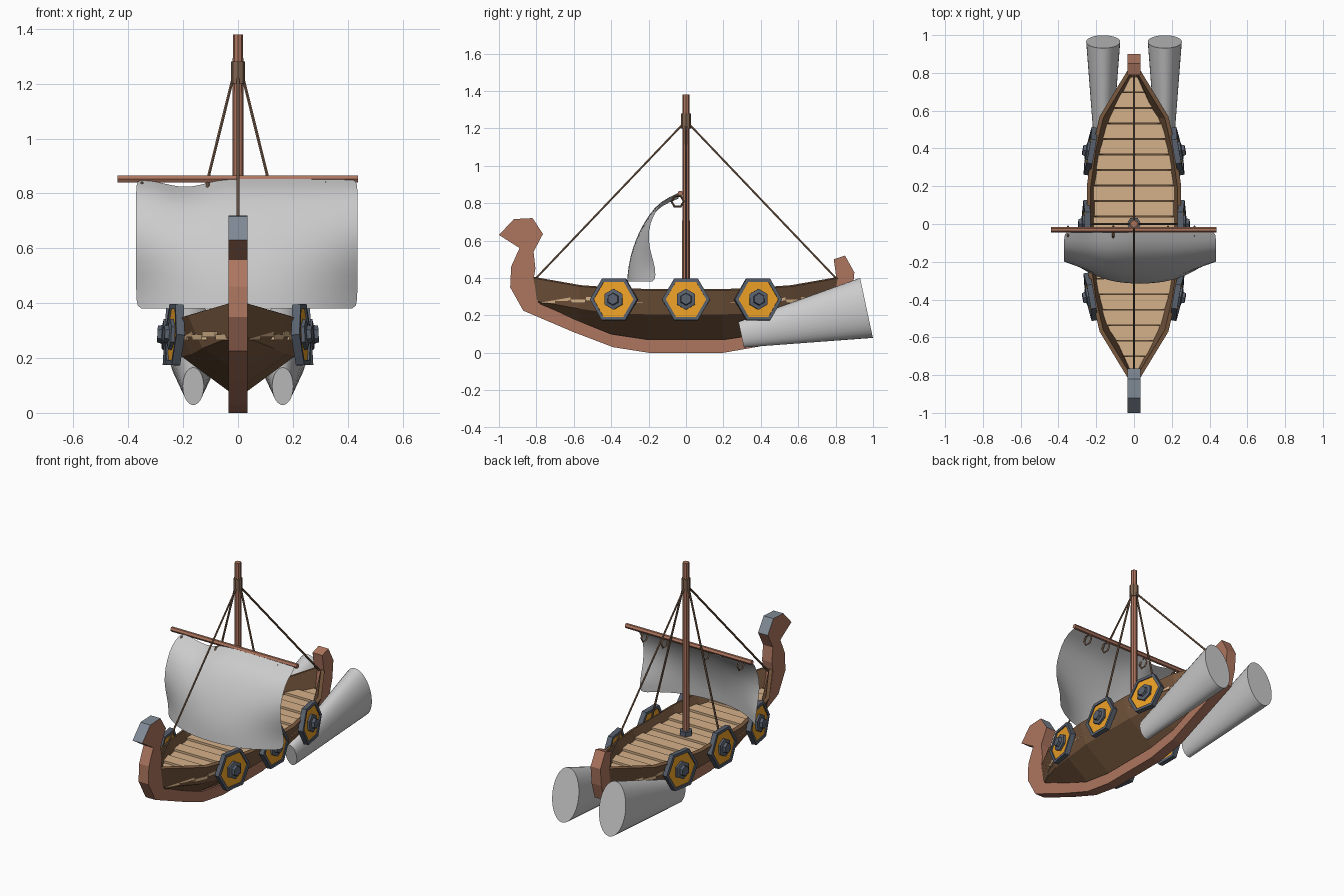
import bpy, bmesh, math
from mathutils import Vector, Matrix

if "Cube" in bpy.data.objects:
    bpy.data.objects.remove(bpy.data.objects["Cube"])


def material(name, r, g, b):
    m = bpy.data.materials.new(name)
    m.diffuse_color = (r, g, b, 1)
    m.use_nodes = True
    m.node_tree.nodes["Principled BSDF"].inputs["Base Color"].default_value = m.diffuse_color
    return m


RED = material("red_wood", 0.42, 0.18, 0.115)
BROWN = material("brown_wood", 0.19, 0.10, 0.05)
TAN = material("plank_wood", 0.66, 0.44, 0.25)
ROPE = material("rope_brown", 0.22, 0.13, 0.08)
SLATE = material("slate", 0.10, 0.12, 0.155)
STEEL = material("crest_slate", 0.22, 0.26, 0.31)
GOLD = material("orange", 0.85, 0.36, 0.02)


def make(name, verts, faces, mat=None, fix=True):
    me = bpy.data.meshes.new(name)
    me.from_pydata([tuple(v) for v in verts], [], faces)
    if fix:
        bm = bmesh.new()
        bm.from_mesh(me)
        bmesh.ops.remove_doubles(bm, verts=bm.verts, dist=1e-5)
        bmesh.ops.recalc_face_normals(bm, faces=bm.faces)
        bm.to_mesh(me)
        bm.free()
    ob = bpy.data.objects.new(name, me)
    bpy.context.collection.objects.link(ob)
    if mat:
        me.materials.append(mat)
    return ob


def aim(p, d, sx=1.0):
    """Frame at p whose local z points along d."""
    q = Vector(d).to_track_quat('Z', 'Y').to_matrix().to_4x4()
    return Matrix.Translation(p) @ q @ Matrix.Diagonal((sx, 1, 1, 1))


def lathe(name, prof, n, frame, mat=None, phase=0.0, ring=False):
    """Revolve (radius, height) profile; ring=True closes it, else ends are capped."""
    k = len(prof)
    verts = [frame @ Vector((r * math.cos(phase + math.tau * i / n),
                             r * math.sin(phase + math.tau * i / n), h))
             for i in range(n) for r, h in prof]
    faces = [(i * k + j, (i + 1) % n * k + j, (i + 1) % n * k + (j + 1) % k, i * k + (j + 1) % k)
             for i in range(n) for j in range(k if ring else k - 1)]
    if not ring:
        faces += [tuple(i * k + j for i in range(n)) for j in (0, k - 1)]
    return make(name, verts, faces, mat)


def rod(name, p, q, r, mat, n=6, r2=None, sx=1.0):
    p, q = Vector(p), Vector(q)
    return lathe(name, [(r, 0), (r2 or r, (q - p).length)], n, aim(p, q - p, sx), mat)


# keel with carved stem and stern posts
outline = [(-1.0, .63), (-.92, .715), (-.82, .72), (-.765, .635), (-.815, .54), (-.805, .45), (-.815, .39),
           (-.79, .27), (-.6, .18), (-.4, .1), (-.2, .07), (.2, .07), (.4, .1), (.6, .18),
           (.79, .27), (.805, .39), (.79, .5), (.85, .52), (.9, .43), (.89, .32), (.86, .22),
           (.4, .035), (.2, 0), (-.2, 0), (-.39, .03), (-.6, .11), (-.87, .225), (-.94, .35),
           (-.935, .46), (-.89, .56)]
N = len(outline)
kv = [(x, y, z) for x in (-.034, .034) for y, z in outline]
kf = [tuple(range(N)), tuple(range(N, 2 * N))]
kf += [(i, (i + 1) % N, N + (i + 1) % N, N + i) for i in range(N)]
keel = make("keel_and_posts", kv, kf, RED)
keel.data.materials.append(STEEL)
for f in keel.data.polygons:
    if f.center.z > .66 and f.center.y < 0 and abs(f.normal.x) < .5:
        f.material_index = 1

# hull shell: stations of (y, rim x, rim z, chine x, chine z, keel z)
half = [(.2, .25, .333, .205, .205, .065), (.4, .222, .342, .175, .212, .095),
        (.57, .182, .355, .13, .235, .16), (.82, .03, .4, .02, .28, .265)]
stations = [(-s[0],) + s[1:] for s in reversed(half)] + half
hv = []
for y, rx, rz, cx, cz, kz in stations:
    hv += [(-rx, y, rz), (-cx, y, cz), (-.015, y, kz), (.015, y, kz), (cx, y, cz), (rx, y, rz)]
hf = [(i * 6 + j, i * 6 + 6 + j, i * 6 + 7 + j, i * 6 + j + 1)
      for i in range(len(stations) - 1) for j in range(5)]
hull = make("hull", hv, hf, BROWN, fix=False)
sol = hull.modifiers.new("thickness", 'SOLIDIFY')
sol.thickness = .022
sol.offset = -1


# deck planks following the hull plan
def deck_half_width(y):
    y = abs(y)
    pts = [(0, .226), (.2, .226), (.4, .2), (.57, .16), (.82, .012)]
    for (a, wa), (b, wb) in zip(pts, pts[1:]):
        if y <= b:
            return wa + (wb - wa) * (y - a) / (b - a)
    return .01


count, y0, y1 = 19, -.78, .78
step = (y1 - y0) / count
for i in range(count):
    a, b = y0 + i * step, y0 + (i + 1) * step - .003
    wa, wb = deck_half_width(a), deck_half_width(b)
    top = .285 + .012 * (i % 2)
    pv = [(s * w, y, z) for z in (top - .02, top) for s, w, y in
          ((-1, wa, a), (1, wa, a), (1, wb, b), (-1, wb, b))]
    make("deck_plank", pv, [(0, 1, 2, 3), (4, 5, 6, 7), (0, 1, 5, 4),
                            (1, 2, 6, 5), (2, 3, 7, 6), (3, 0, 4, 7)], TAN)

# mast, its foot collar and rope binding
rod("mast", (0, 0, .1), (0, 0, 1.38), .021, RED, 8, .019)
rod("mast_collar", (0, 0, .28), (0, 0, .325), .038, SLATE)
rod("mast_binding", (0, 0, 1.2), (0, 0, 1.28), .026, ROPE, 8)

# yard and the rope rings hanging from it
rod("yard", (-.44, -.03, .853), (.437, -.03, .853), .015, RED)
for x in (-.35, -.11, .18, .32):
    t = .006
    lathe("yard_ring", [(.033 + t, 0), (.033, t), (.033 - t, 0), (.033, -t)], 6,
          aim((x, -.045, .81), (1, 0, 0)), ROPE, ring=True)

# stays and shrouds
for s in (-1, 1):
    rod("stay", (0, 0, 1.24), (0, s * .815, .385), .006, ROPE)
    rod("shroud", (s * .015, 0, 1.235), (s * .242, 0, .32), .006, ROPE)

# billowing sail: centre and edge curves blended across the width
centre = [(-.04, .855), (-.14, .81), (-.2, .735), (-.25, .65), (-.285, .56), (-.308, .47), (-.315, .38)]
edge = [(-.04, .85), (-.13, .81), (-.175, .735), (-.205, .65), (-.195, .55), (-.16, .45), (-.165, .38)]
COLS = 24
sv = []
for (yc, zc), (ye, ze) in zip(centre, edge):
    for c in range(COLS + 1):
        u = 2 * c / COLS - 1
        k = 1 - abs(u) ** 2.4
        fade = max(0, (zc - .6) / .25)
        droop = .03 * fade * math.exp(-((u + .55) / .25) ** 2)
        sv.append((.032 + .403 * u, ye + (yc - ye) * k, ze + (zc - ze) * k - droop))
W = COLS + 1
sail = make("sail", sv, [(r * W + c, r * W + c + 1, (r + 1) * W + c + 1, (r + 1) * W + c)
                         for r in range(len(centre) - 1) for c in range(COLS)])
sub = sail.modifiers.new("smooth", 'SUBSURF')
sub.levels = sub.render_levels = 1
sail.data.polygons.foreach_set("use_smooth", [True] * len(sail.data.polygons))

# hexagonal shields along both sides
for s in (-1, 1):
    for y in (-.385, 0, .385):
        yaw = .17 * (y > 0) - .17 * (y < 0)
        fr = aim((s * (.252 if y == 0 else .23), y, .285),
                 (s * math.cos(yaw), math.sin(yaw), .06))
        lathe("shield_rim", [(.108, -.015), (.128, -.015), (.128, .016), (.108, .016)],
              6, fr, SLATE, ring=True)
        lathe("shield_face", [(.112, -.01), (.112, .009)], 6, fr, GOLD)
        lathe("shield_boss", [(.056, 0), (.056, .022), (.034, .026), (.03, .042)],
              6, fr, SLATE, math.pi / 6)

# flattened cones at the stern, smooth sided
for s in (-1, 1):
    cone = rod("stern_cone", (s * .163, .295, .097), (s * .163, .965, .24), .07, None, 32, .164, .55)
    for f in cone.data.polygons:
        f.use_smooth = len(f.vertices) == 4
    cone.data.set_sharp_from_angle(angle=math.radians(35))
